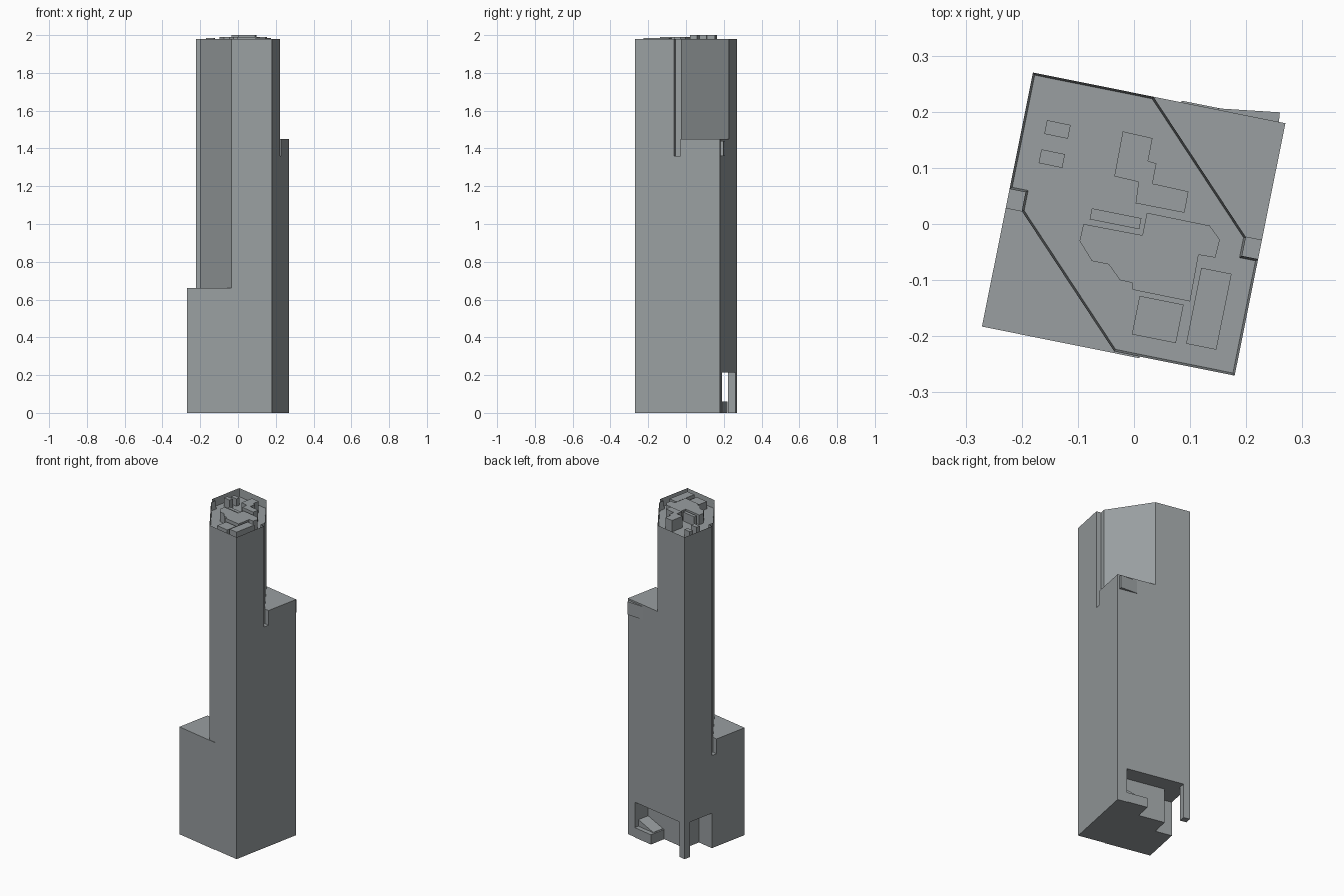
import bpy, bmesh
from mathutils import Vector

cube = bpy.data.objects.get("Cube")
if cube:
    bpy.data.objects.remove(cube, do_unlink=True)

# One flat grey for the whole building
grey = bpy.data.materials.new("concrete_grey")
grey.use_nodes = True
colour = (0.32, 0.345, 0.355, 1)
grey.diffuse_color = colour
grey.node_tree.nodes["Principled BSDF"].inputs["Base Color"].default_value = colour

# Plan frame: u runs along the back wall, v runs towards the front
S = 0.459
CORNER = Vector((-0.18, 0.27))
U = Vector((0.98, -0.197))
V = Vector((-0.197, -0.98))


def plan(u, v):
    return CORNER + U * u + V * v


def rect(u0, u1, v0, v1):
    return [plan(u0, v0), plan(u1, v0), plan(u1, v1), plan(u0, v1)]


def prism(name, outline, z0, z1, rim=0, rim_depth=0):
    """Extrude a plan outline; an optional rim sinks the roof behind a parapet."""
    bm = bmesh.new()
    face = bm.faces.new([bm.verts.new((x, y, z0)) for x, y in outline])
    top = bmesh.ops.extrude_face_region(bm, geom=[face])
    verts = [g for g in top["geom"] if isinstance(g, bmesh.types.BMVert)]
    roof = [g for g in top["geom"] if isinstance(g, bmesh.types.BMFace)]
    bmesh.ops.translate(bm, verts=verts, vec=(0, 0, z1 - z0))
    bmesh.ops.recalc_face_normals(bm, faces=bm.faces)
    if rim:
        bmesh.ops.inset_region(bm, faces=roof, thickness=rim, use_even_offset=True)
        bmesh.ops.translate(bm, verts=roof[0].verts, vec=(0, 0, -rim_depth))
    return finish(name, bm)


def finish(name, bm):
    mesh = bpy.data.meshes.new(name)
    bm.to_mesh(mesh)
    bm.free()
    mesh.materials.append(grey)
    obj = bpy.data.objects.new(name, mesh)
    bpy.context.collection.objects.link(obj)
    return obj


# Plan outlines, one half of the hexagon being the other turned half way round
half = [(0, 0), (0.219, 0), (0.43, 0.213), (0.43, 0.247), (S, 0.247)]
turned = [(S - u, S - v) for u, v in half]
right_slot = [(S, 0.213), (0.43, 0.213), (0.43, 0.247), (S, 0.247)]
left_slot = [(S - u, S - v) for u, v in right_slot]


def shape(points):
    return [plan(u, v) for u, v in points]


# Stacked tower stages, from the recessed entrance up to the hexagonal top
square = [(0, 0), (S, 0), (S, S), (0, S)]
entrance = [(0, 0.21), (0.105, 0.21), (0.105, 0.1), (0.4, 0.1), (0.4, 0),
            (S, 0), (S, S), (0, S)]
prism("entrance_stage", shape(entrance), 0, 0.215)
prism("lower_stage", shape(square), 0.215, 0.57)
prism("low_shoulder_stage", shape(square + left_slot), 0.57, 0.66)
prism("middle_stage", shape([(0, 0), (S, 0), (S, S)] + turned[1:]), 0.66, 1.36)
prism("high_shoulder_stage",
      shape([(0, 0), (S, 0)] + right_slot + turned), 1.36, 1.45)
prism("top_stage", shape(half + turned), 1.45, 1.98, rim=0.004, rim_depth=0.05)

# Slightly proud cladding on the low shoulder
prism("front_cladding", rect(0, 0.286, S, S + 0.003), 0, 0.66)

# Corner pillar and entrance steps
prism("corner_pillar", rect(0, 0.04, 0, 0.04), 0, 0.215)
prism("entrance_step", rect(0.27, 0.4, -0.003, 0.1), 0, 0.06)
ramp = prism("entrance_ramp", rect(0.28, 0.4, 0.025, 0.1), 0.06, 0.1)
for vert in ramp.data.vertices:
    near_start = (Vector(vert.co[:2]) - CORNER).dot(U) < 0.34
    if near_start and vert.co.z > 0.08:
        vert.co.z = 0.062

# Tapered hood on the back of the high shoulder
prism("back_hood", [(0.15, 0.206), (0.26, 0.199), (0.258, 0.18), (0.15, 0.2)],
      1.36, 1.44)

# Rooftop plant
DECK = 1.93


def roof_box(name, corner, length, depth, top):
    c = Vector(corner)
    prism(name, [c, c + U * length, c + U * length + V * depth, c + V * depth], DECK, top)


roof_box("vent_back", (-0.155, 0.185), 0.043, 0.025, 1.975)
roof_box("vent_front", (-0.165, 0.133), 0.043, 0.025, 1.985)
roof_box("duct", (-0.075, 0.028), 0.09, 0.02, 1.985)
roof_box("front_unit", (0.01, -0.128), 0.08, 0.07, 1.975)
roof_box("side_unit", (0.12, -0.078), 0.055, 0.138, 1.985)
prism("lift_housing", [(-0.02, 0.165), (0.033, 0.153), (0.025, 0.112), (0.04, 0.108),
      (0.033, 0.072), (0.097, 0.058), (0.09, 0.02), (0.003, 0.037),
      (0.008, 0.075), (-0.035, 0.085)], DECK, 2.0)
prism("plant_room", [(-0.09, 0), (0.015, -0.02), (0.023, 0.02), (0.135, -0.003),
      (0.153, -0.028), (0.145, -0.06), (0.115, -0.055), (0.1, -0.138),
      (-0.003, -0.117), (-0.003, -0.105), (-0.025, -0.1), (-0.045, -0.072),
      (-0.075, -0.066), (-0.097, -0.03)], DECK, 1.99)
